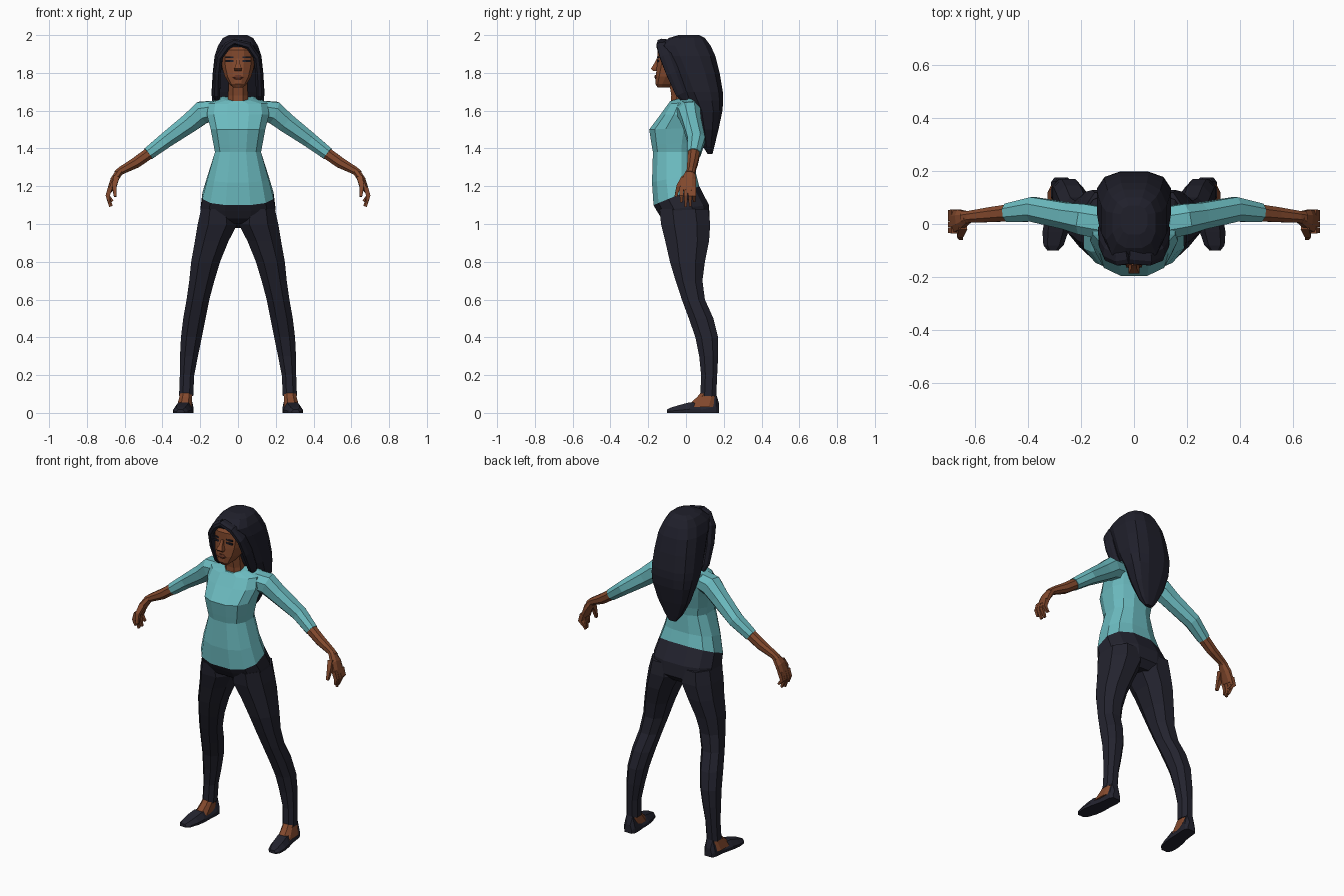
import bpy, bmesh, math
from mathutils import Vector


def material(name, rgb):
    m = bpy.data.materials.new(name)
    m.diffuse_color = (*rgb, 1)
    return m


TEAL = material("teal cloth", (0.15, 0.50, 0.53))
SKIN = material("brown skin", (0.23, 0.068, 0.027))
LIP = material("dark lip", (0.13, 0.035, 0.018))
NAVY = material("navy cloth", (0.017, 0.017, 0.028))
HAIR = material("black hair", (0.014, 0.014, 0.024))


def section(n, p):
    """Unit rounded-square outline with flat front, back and sides."""
    pts = []
    for i in range(n):
        t = 2 * math.pi * (i + 0.5) / n
        c, s = math.cos(t), math.sin(t)
        pts.append((math.copysign(abs(c) ** (2 / p), c), math.copysign(abs(s) ** (2 / p), s)))
    k = max(a for a, b in pts)
    return [(a / k, b / k) for a, b in pts]


def loft(name, rings, mat):
    """Skin a list of point rings and cap both ends."""
    bm = bmesh.new()
    rows = [[bm.verts.new(p) for p in r] for r in rings]
    n = len(rows[0])
    for a, b in zip(rows, rows[1:]):
        for i in range(n):
            j = (i + 1) % n
            bm.faces.new((a[i], a[j], b[j], b[i]))
    bm.faces.new(rows[0])
    bm.faces.new(rows[-1])
    bmesh.ops.recalc_face_normals(bm, faces=bm.faces)
    me = bpy.data.meshes.new(name)
    bm.to_mesh(me)
    bm.free()
    me.materials.append(mat)
    ob = bpy.data.objects.new(name, me)
    bpy.context.collection.objects.link(ob)
    return ob


def stack(name, rows, mat, n=12, p=2.5):
    """Level or tilted rings: (z front, z back, x min, x max, y front, y back)."""
    rings = []
    for zf, zb, x0, x1, y0, y1 in rows:
        rings.append([((x0 + x1) / 2 + a * (x1 - x0) / 2, (y0 + y1) / 2 + b * (y1 - y0) / 2,
                       (zf + zb) / 2 + b * (zb - zf) / 2) for a, b in section(n, p)])
    return loft(name, rings, mat)


def body(name, rows, mat, **kw):
    """Symmetric level rings: (z, half width, y front, y back)."""
    return stack(name, [(z, z, -w, w, f, b) for z, w, f, b in rows], mat, **kw)


def tube(name, path, mat, side=1, n=8, p=2.2):
    """Rings across a path: (x, y, z, radius along y, radius across)."""
    pts = [Vector((side * q[0], q[1], q[2])) for q in path]
    rings = []
    for i, q in enumerate(path):
        t = (pts[min(i + 1, len(pts) - 1)] - pts[max(i - 1, 0)]).normalized()
        v = t.cross(Vector((0, 1, 0))).normalized()
        u = v.cross(t)
        rings.append([pts[i] + u * a * q[3] + v * b * q[4] for a, b in section(n, p)])
    return loft(name, rings, mat)


# Shirt
hem = (1.10, 1.20, -0.188, 0.188, -0.172, 0.07)
stack("shirt", [
    hem,
    (1.22, 1.27, -0.162, 0.162, -0.18, 0.052),
    (1.38, 1.38, -0.122, 0.122, -0.175, 0.048),
    (1.42, 1.43, -0.13, 0.13, -0.182, 0.055),
    (1.50, 1.51, -0.145, 0.145, -0.195, 0.075),
    (1.58, 1.58, -0.165, 0.165, -0.135, 0.085),
    (1.635, 1.65, -0.155, 0.155, -0.095, 0.075),
    (1.65, 1.69, -0.08, 0.08, -0.085, 0.05),
], TEAL)

# Pelvis of the trousers
stack("trouser_hips", [
    hem,
    (1.07, 1.10, -0.198, 0.198, -0.155, 0.122),
    (1.03, 1.02, -0.19, 0.19, -0.13, 0.125),
    (1.00, 0.98, -0.07, 0.07, -0.08, 0.09),
], NAVY)

# Neck and head
body("neck", [(1.60, 0.06, -0.08, 0.04), (1.68, 0.052, -0.078, 0.03), (1.79, 0.05, -0.095, 0.03)], SKIN, n=8)
body("head", [
    (1.722, 0.025, -0.15, -0.09), (1.74, 0.045, -0.162, -0.05), (1.78, 0.07, -0.16, 0.0),
    (1.83, 0.085, -0.155, 0.05), (1.87, 0.09, -0.15, 0.07), (1.92, 0.088, -0.15, 0.08),
    (1.955, 0.065, -0.125, 0.06)], SKIN)

# Face details
body("nose", [(1.81, 0.018, -0.172, -0.14), (1.822, 0.02, -0.186, -0.14),
              (1.85, 0.01, -0.168, -0.14), (1.875, 0.009, -0.155, -0.14)], SKIN, n=4)
body("lips", [(1.763, 0.014, -0.161, -0.15), (1.775, 0.03, -0.167, -0.15),
              (1.79, 0.014, -0.165, -0.15)], LIP, n=8)
for s, side in ((-1, "right"), (1, "left")):
    for part, z, h in (("brow", 1.882, 0.004), ("eye", 1.862, 0.005)):
        rows = [(z + k * h, z + k * h, s * 0.045 - 0.021, s * 0.045 + 0.021, -0.153, -0.144) for k in (-1, 1)]
        stack(side + "_" + part, rows, HAIR, n=4)

# Hair: long mass down the back plus a lock on each side of the face
body("hair", [
    (2.0, 0.05, -0.04, 0.07), (1.985, 0.08, -0.09, 0.10), (1.945, 0.105, -0.142, 0.13),
    (1.89, 0.124, -0.115, 0.155), (1.80, 0.134, -0.07, 0.178), (1.70, 0.14, -0.025, 0.195),
    (1.655, 0.138, 0.0, 0.197), (1.60, 0.13, 0.035, 0.193), (1.50, 0.10, 0.065, 0.172),
    (1.41, 0.055, 0.09, 0.15), (1.37, 0.025, 0.115, 0.14)], HAIR, p=2.8)
for s, side in ((-1, "right"), (1, "left")):
    tube(side + "_front_lock", [
        (-0.02 * s, -0.12, 1.965, 0.03, 0.016), (0.055, -0.128, 1.945, 0.028, 0.02),
        (0.097, -0.105, 1.89, 0.035, 0.018), (0.112, -0.07, 1.80, 0.035, 0.02),
        (0.115, -0.025, 1.69, 0.03, 0.02), (0.11, 0.0, 1.655, 0.02, 0.012)], HAIR, s, n=8)

for s, side in ((-1, "right"), (1, "left")):
    # Arms
    tube(side + "_sleeve", [
        (0.10, 0.0, 1.605, 0.06, 0.05), (0.19, 0.018, 1.59, 0.058, 0.06),
        (0.25, 0.03, 1.54, 0.05, 0.052), (0.38, 0.055, 1.445, 0.046, 0.041),
        (0.475, 0.042, 1.372, 0.035, 0.034)], TEAL, s)
    tube(side + "_forearm", [
        (0.46, 0.043, 1.382, 0.032, 0.031), (0.54, 0.035, 1.325, 0.028, 0.029),
        (0.62, 0.027, 1.282, 0.022, 0.021), (0.64, 0.022, 1.265, 0.026, 0.02)], SKIN, s)

    # Hands
    tube(side + "_palm", [
        (0.625, 0.025, 1.28, 0.022, 0.02), (0.655, 0.016, 1.235, 0.038, 0.02),
        (0.68, 0.01, 1.175, 0.043, 0.014)], SKIN, s)
    for i, (y, tip) in enumerate(((-0.024, 1.115), (-0.001, 1.092), (0.022, 1.095), (0.043, 1.12))):
        tube(f"{side}_finger_{i + 1}", [
            (0.676, y, 1.195, 0.011, 0.012), (0.69, y, 1.15, 0.01, 0.011),
            (0.682 - 0.006 * i, y, tip, 0.006, 0.006)], SKIN, s, n=4)
    tube(side + "_thumb", [
        (0.645, -0.008, 1.245, 0.016, 0.016), (0.655, -0.04, 1.20, 0.011, 0.012),
        (0.65, -0.054, 1.145, 0.007, 0.007)], SKIN, s, n=4)

    # Legs
    legs = [
        (1.08, 0.02, 0.195, -0.14, 0.118), (1.00, 0.003, 0.213, -0.132, 0.128),
        (0.91, 0.05, 0.228, -0.11, 0.122), (0.80, 0.095, 0.248, -0.085, 0.10),
        (0.70, 0.125, 0.258, -0.055, 0.087), (0.60, 0.152, 0.272, -0.022, 0.10),
        (0.50, 0.172, 0.29, 0.015, 0.145), (0.40, 0.192, 0.302, 0.05, 0.17),
        (0.30, 0.212, 0.307, 0.07, 0.17), (0.20, 0.232, 0.308, 0.08, 0.165),
        (0.09, 0.237, 0.312, 0.076, 0.16)]
    stack(side + "_leg", [(z, z, *sorted((s * a, s * b)), f, k) for z, a, b, f, k in legs], NAVY, n=8, p=2.3)

    # Bare instep and slip-on shoe
    foot = [(0.11, 0.243, 0.306, 0.08, 0.155), (0.085, 0.243, 0.31, 0.06, 0.16), (0.03, 0.245, 0.325, 0.0, 0.16)]
    stack(side + "_instep", [(z, z, *sorted((s * a, s * b)), f, k) for z, a, b, f, k in foot], SKIN, n=8)
    rings = []
    for y, x, w, h in ((-0.10, 0.305, 0.02, 0.018), (-0.08, 0.303, 0.037, 0.028), (-0.03, 0.296, 0.047, 0.043),
                       (0.02, 0.288, 0.047, 0.056), (0.08, 0.28, 0.04, 0.05), (0.13, 0.275, 0.039, 0.075),
                       (0.16, 0.274, 0.036, 0.10), (0.175, 0.274, 0.024, 0.05)):
        outline = ((-1, 0), (1, 0), (1.03, 0.35), (0.6, 1), (-0.6, 1), (-1.03, 0.35))
        rings.append([(s * (x + a * w), y, b * h) for a, b in outline])
    loft(side + "_shoe", rings, NAVY)
